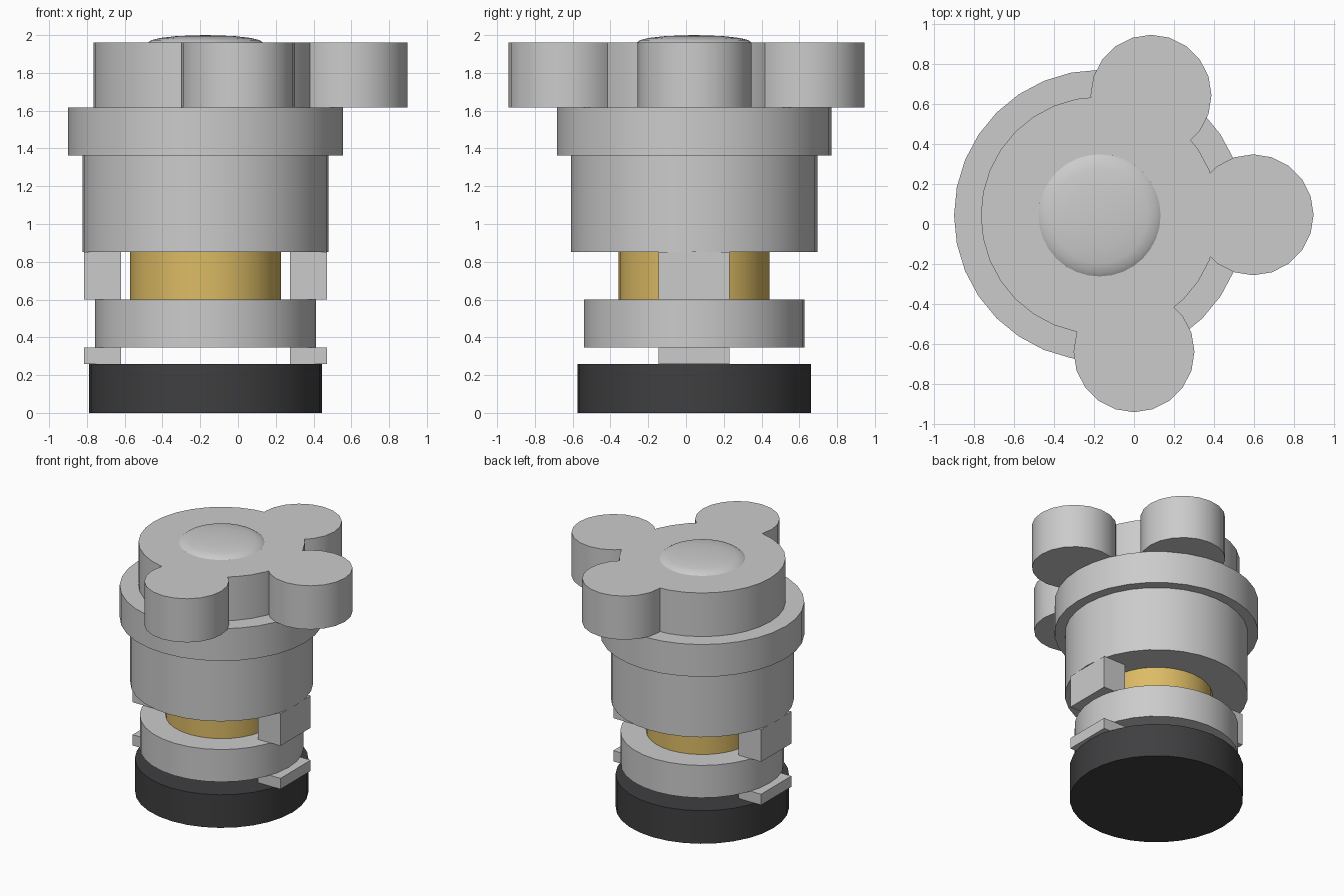
import bpy
from math import radians, sin, cos, pi

if "Cube" in bpy.data.objects:
    bpy.data.objects.remove(bpy.data.objects["Cube"])

CX, CY = -0.172, 0.043  # main axis of the stacked body


def material(name, rgb):
    m = bpy.data.materials.new(name)
    m.diffuse_color = (*rgb, 1)
    m.use_nodes = True
    m.node_tree.nodes["Principled BSDF"].inputs["Base Color"].default_value = m.diffuse_color
    return m


def finish(ob, name, mat=None):
    ob.name = name
    if mat:
        ob.data.materials.append(mat)
    bpy.context.view_layer.objects.active = ob
    bpy.ops.object.select_all(action='DESELECT')
    ob.select_set(True)
    bpy.ops.object.shade_smooth_by_angle(angle=radians(35))
    return ob


def disc(name, r, z0, z1, x=CX, y=CY, sides=32, mat=None):
    bpy.ops.mesh.primitive_cylinder_add(vertices=sides, radius=r, depth=z1 - z0,
                                        location=(x, y, (z0 + z1) / 2))
    return finish(bpy.context.object, name, mat)


def box(name, x0, x1, y0, y1, z0, z1):
    bpy.ops.mesh.primitive_cube_add(size=1, location=((x0 + x1) / 2, (y0 + y1) / 2, (z0 + z1) / 2))
    ob = bpy.context.object
    ob.scale = (x1 - x0, y1 - y0, z1 - z0)
    ob.name = name
    return ob


rubber = material("black_rubber", (0.05, 0.05, 0.053))
brass = material("brass", (0.72, 0.5, 0.13))

# Stacked body
disc("base_foot", 0.618, 0, 0.26, mat=rubber)
disc("lower_collar", 0.584, 0.345, 0.6)
disc("brass_core", 0.4, 0.6, 0.853, mat=brass)
disc("main_body", 0.652, 0.853, 1.363)
disc("upper_flange", 0.727, 1.363, 1.617)

# Side tabs, mirrored about the axis
for side, s in (("right", 1), ("left", -1)):
    a, b = sorted((CX + s * 0.448, CX + s * 0.643))
    box(f"lower_tab_{side}", a, b, CY - 0.188, CY + 0.188, 0.26, 0.345)
    box(f"upper_tab_{side}", a, b, CY - 0.188, CY + 0.188, 0.6, 0.853)

# Knob with three round lobes fused into it
knob = disc("knob", 0.593, 1.617, 1.96)
for x, y in ((0.595, 0.046), (0.085, 0.643), (0.0, -0.638)):
    lobe = disc("knob_lobe", 0.302, 1.617, 1.96, x, y, 20)
    mod = knob.modifiers.new("fuse", 'BOOLEAN')
    mod.operation, mod.solver, mod.object = 'UNION', 'EXACT', lobe
    bpy.context.view_layer.objects.active = knob
    bpy.ops.object.modifier_apply(modifier=mod.name)
    bpy.data.objects.remove(lobe)
finish(knob, "knob")

# Shallow domed cap, revolved profile
profile = [(0.305, 1.96), (0.285, 1.974), (0.24, 1.985), (0.16, 1.994), (0.08, 1.998)]
n = 32
verts = [(CX + r * cos(2 * pi * i / n), CY + r * sin(2 * pi * i / n), z)
         for r, z in profile for i in range(n)] + [(CX, CY, 2.0)]
faces = [(k * n + i, k * n + (i + 1) % n, (k + 1) * n + (i + 1) % n, (k + 1) * n + i)
         for k in range(len(profile) - 1) for i in range(n)]
last = (len(profile) - 1) * n
faces += [(last + i, last + (i + 1) % n, len(verts) - 1) for i in range(n)]
faces.append(tuple(reversed(range(n))))
mesh = bpy.data.meshes.new("cap")
mesh.from_pydata(verts, [], faces)
cap = bpy.data.objects.new("domed_cap", mesh)
bpy.context.collection.objects.link(cap)
finish(cap, "domed_cap")
